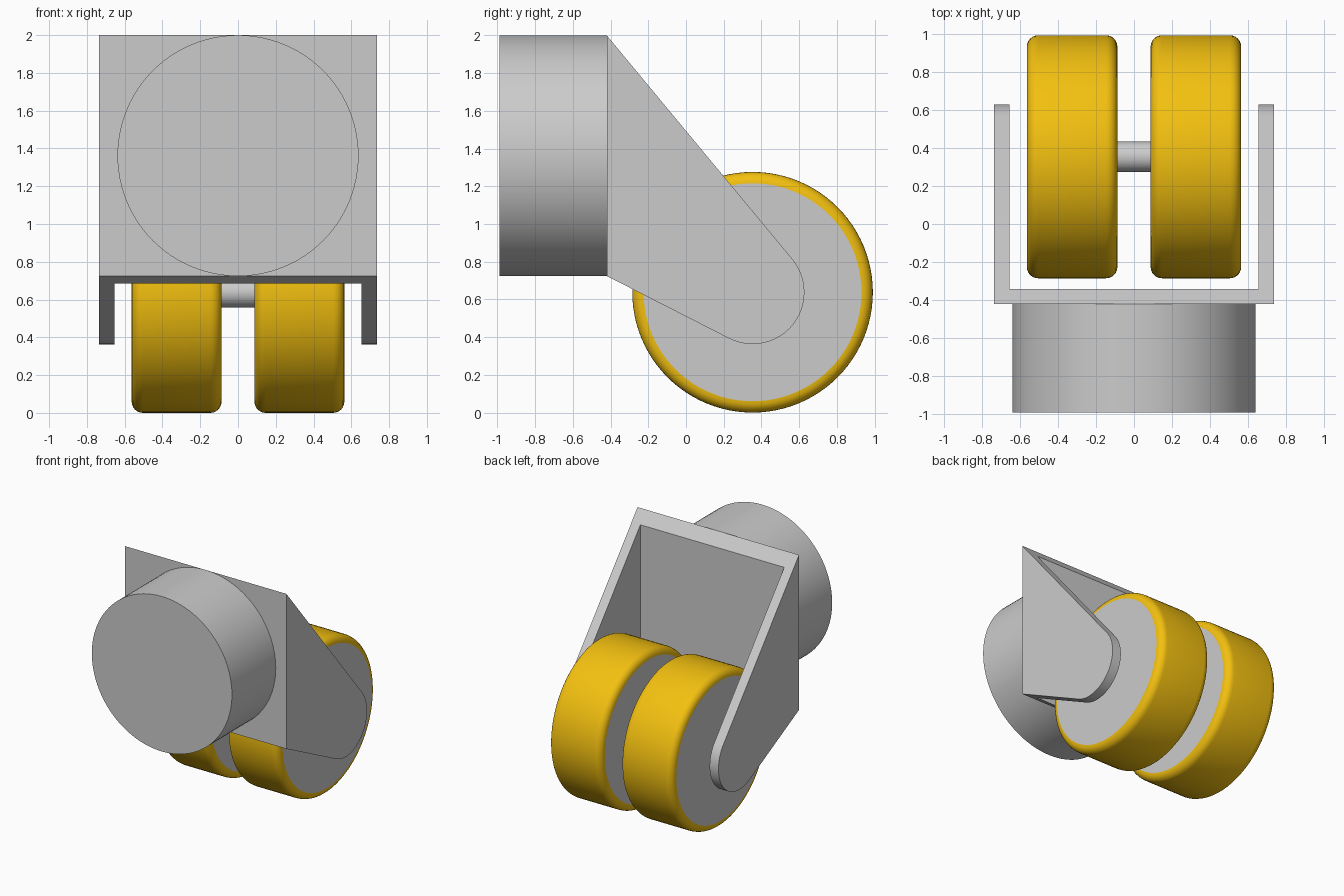
import bpy, bmesh
from math import sin, cos, pi, acos, atan2, hypot, radians

if "Cube" in bpy.data.objects:
    bpy.data.objects.remove(bpy.data.objects["Cube"])

WHEEL_Y, WHEEL_Z, WHEEL_R = 0.353, 0.638, 0.638
HUB_R, ROUND = 0.578, 0.06


def make_object(name, bm, material=None, smooth=True):
    bmesh.ops.recalc_face_normals(bm, faces=bm.faces)
    mesh = bpy.data.meshes.new(name)
    bm.to_mesh(mesh)
    bm.free()
    obj = bpy.data.objects.new(name, mesh)
    bpy.context.collection.objects.link(obj)
    if material:
        mesh.materials.append(material)
    bpy.ops.object.select_all(action='DESELECT')
    obj.select_set(True)
    bpy.context.view_layer.objects.active = obj
    if smooth:
        bpy.ops.object.shade_smooth_by_angle(angle=radians(30))
    return obj


def lathe_x(name, profile, material=None, steps=96):
    """Spin a closed (x, radius) profile around the wheel axis."""
    bm = bmesh.new()
    rings = []
    for i in range(steps):
        a = 2 * pi * i / steps
        rings.append([bm.verts.new((x, WHEEL_Y + r * cos(a), WHEEL_Z + r * sin(a)))
                      for x, r in profile])
    n = len(profile)
    for i in range(steps):
        p, q = rings[i], rings[(i + 1) % steps]
        for j in range(n):
            k = (j + 1) % n
            bm.faces.new((p[j], p[k], q[k], q[j]))
    return make_object(name, bm, material)


def cylinder(name, axis, radius, start, end, c1, c2, steps=96):
    """Cylinder along X (c1, c2 = y, z) or Y (c1, c2 = x, z)."""
    bm = bmesh.new()
    ends = []
    for s in (start, end):
        ring = []
        for i in range(steps):
            a = 2 * pi * i / steps
            u, v = c1 + radius * cos(a), c2 + radius * sin(a)
            ring.append(bm.verts.new((s, u, v) if axis == 'X' else (u, s, v)))
        bm.faces.new(ring)
        ends.append(ring)
    for i in range(steps):
        k = (i + 1) % steps
        bm.faces.new((ends[0][i], ends[0][k], ends[1][k], ends[1][i]))
    return make_object(name, bm)


def prism_x(name, profile, half_width):
    """Extrude a (y, z) profile symmetrically along X."""
    bm = bmesh.new()
    a, b = [[bm.verts.new((s * half_width, y, z)) for y, z in profile] for s in (-1, 1)]
    bm.faces.new(a)
    bm.faces.new(b)
    for i in range(len(profile)):
        k = (i + 1) % len(profile)
        bm.faces.new((a[i], a[k], b[k], b[i]))
    return make_object(name, bm, smooth=False)


yellow = bpy.data.materials.new("yellow_rubber")
yellow.diffuse_color = (0.9, 0.53, 0.005, 1)
yellow.use_nodes = True
yellow.node_tree.nodes["Principled BSDF"].inputs["Base Color"].default_value = yellow.diffuse_color

# Round mounting boss
cylinder("mounting_boss", 'Y', 0.638, -0.99, -0.42, 0, 1.362)

# Fork: side outline tangent to the rounded axle end, hollowed to a U
ARM_R, PLATE_Y = 0.275, -0.42


def tangent_angle(y, z, side):
    dy, dz = y - WHEEL_Y, z - WHEEL_Z
    return atan2(dz, dy) + side * acos(ARM_R / hypot(dy, dz))


top = tangent_angle(PLATE_Y, 2.0, -1)
bottom = tangent_angle(PLATE_Y, 0.724, 1) - 2 * pi
outline = [(PLATE_Y, 0.724), (PLATE_Y, 2.0)]
for i in range(25):
    a = top + (bottom - top) * i / 24
    outline.append((WHEEL_Y + ARM_R * cos(a), WHEEL_Z + ARM_R * sin(a)))
fork = prism_x("fork", outline, 0.735)
cutter = prism_x("fork_cutter", [(-0.342, -0.5), (-0.342, 2.5), (1.5, 2.5), (1.5, -0.5)], 0.655)
cutter.hide_render = True
cut = fork.modifiers.new("hollow", 'BOOLEAN')
cut.operation, cut.solver, cut.object = 'DIFFERENCE', 'EXACT', cutter
bpy.ops.object.select_all(action='DESELECT')
fork.select_set(True)
bpy.context.view_layer.objects.active = fork
bpy.ops.object.modifier_apply(modifier=cut.name)
bpy.data.objects.remove(cutter)
bpy.ops.object.shade_smooth_by_angle(angle=radians(20))

# Twin wheels: rounded tyre around a flush hub
for side, sign in (("left", -1), ("right", 1)):
    x0, x1 = sorted((sign * 0.087, sign * 0.563))
    profile = [(x0, HUB_R)]
    for cx, start in ((x0 + ROUND, pi), (x1 - ROUND, pi / 2)):
        for i in range(7):
            a = start - pi / 2 * i / 6
            profile.append((cx + ROUND * cos(a), WHEEL_R - ROUND + ROUND * sin(a)))
    profile = profile[1:]
    lathe_x(side + "_tyre", profile, yellow)
    cylinder(side + "_hub", 'X', HUB_R, x0, x1, WHEEL_Y, WHEEL_Z)

# Axle between the wheels
cylinder("axle", 'X', 0.08, -0.09, 0.09, WHEEL_Y, WHEEL_Z, 48)
